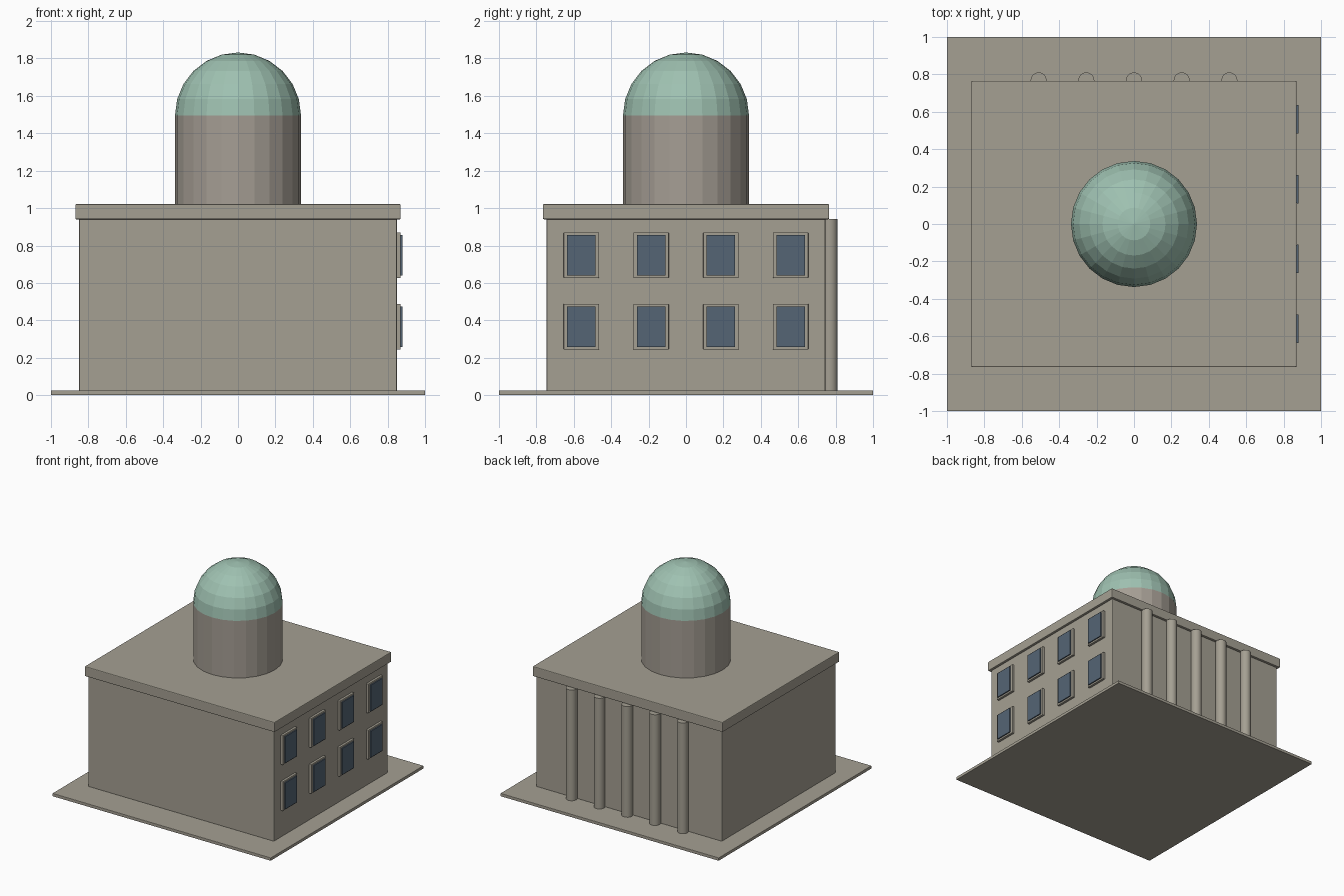
import bpy, bmesh, math
from mathutils import Matrix, Vector

if "Cube" in bpy.data.objects:
    bpy.data.objects.remove(bpy.data.objects["Cube"])


def material(name, rgb):
    m = bpy.data.materials.new(name)
    m.diffuse_color = (*rgb, 1.0)
    m.use_nodes = True
    m.node_tree.nodes["Principled BSDF"].inputs["Base Color"].default_value = m.diffuse_color
    return m


STONE = material("warm grey stone", (0.375, 0.350, 0.290))
DRUM = material("drum stone", (0.375, 0.340, 0.295))
COPPER = material("green copper", (0.345, 0.535, 0.440))
GLASS = material("blue grey glass", (0.090, 0.130, 0.178))


def finish(bm, name, mat):
    me = bpy.data.meshes.new(name)
    bm.to_mesh(me)
    bm.free()
    me.materials.append(mat)
    ob = bpy.data.objects.new(name, me)
    bpy.context.collection.objects.link(ob)
    return ob


def box(name, lo, hi, mat, bevel=0.0):
    lo, hi = Vector(lo), Vector(hi)
    bm = bmesh.new()
    bmesh.ops.create_cube(bm, size=1, matrix=Matrix.Translation((lo + hi) / 2)
                          @ Matrix.Diagonal((*(hi - lo), 1)))
    ob = finish(bm, name, mat)
    if bevel:
        b = ob.modifiers.new("soft edges", 'BEVEL')
        b.width, b.segments = bevel, 2
    return ob


def cylinder(name, x, y, r, z0, z1, sides, mat):
    bm = bmesh.new()
    bmesh.ops.create_cone(bm, cap_ends=True, segments=sides, radius1=r, radius2=r,
                          depth=z1 - z0, matrix=Matrix.Translation((x, y, (z0 + z1) / 2)))
    return finish(bm, name, mat)


# Plinth, main block and roof slab
box("base_plate", (-1, -1, 0), (1, 1, 0.025), STONE, 0.003)
box("main_block", (-0.85, -0.745, 0.02), (0.85, 0.745, 0.945), STONE, 0.006)
box("roof_slab", (-0.87, -0.765, 0.94), (0.87, 0.765, 1.022), STONE, 0.006)

# Drum and half-sphere dome
cylinder("drum", 0, 0, 0.337, 1.015, 1.495, 24, DRUM)
bm = bmesh.new()
bmesh.ops.create_uvsphere(bm, u_segments=24, v_segments=12, radius=0.337)
bmesh.ops.delete(bm, geom=[v for v in bm.verts if v.co.z < -0.01], context='VERTS')
bmesh.ops.translate(bm, verts=bm.verts, vec=(0, 0, 1.495))
finish(bm, "dome", COPPER)

# Columns along the back wall
for i in range(5):
    cylinder(f"column_{i + 1}", (i - 2) * 0.255, 0.768, 0.043, 0.02, 0.942, 16, STONE)

# Two rows of windows on the right wall
for row, z in enumerate((0.366, 0.748)):
    for col in range(4):
        y = (col - 1.5) * 0.373
        tag = f"{row + 1}_{col + 1}"
        box("window_frame_" + tag, (0.835, y - 0.095, z - 0.122),
            (0.869, y + 0.095, z + 0.122), STONE, 0.004)
        box("window_pane_" + tag, (0.871, y - 0.076, z - 0.109),
            (0.88, y + 0.076, z + 0.109), GLASS)
        # Backing that joins the pane to its frame
        box("pane_backing_" + tag, (0.86, y - 0.075, z - 0.108),
            (0.872, y + 0.075, z + 0.108), GLASS)

# Smooth shading on the columns only
bpy.ops.object.select_all(action='DESELECT')
for ob in bpy.data.objects:
    if ob.name.startswith("column"):
        ob.select_set(True)
        bpy.context.view_layer.objects.active = ob
bpy.ops.object.shade_smooth_by_angle(angle=math.radians(30))
